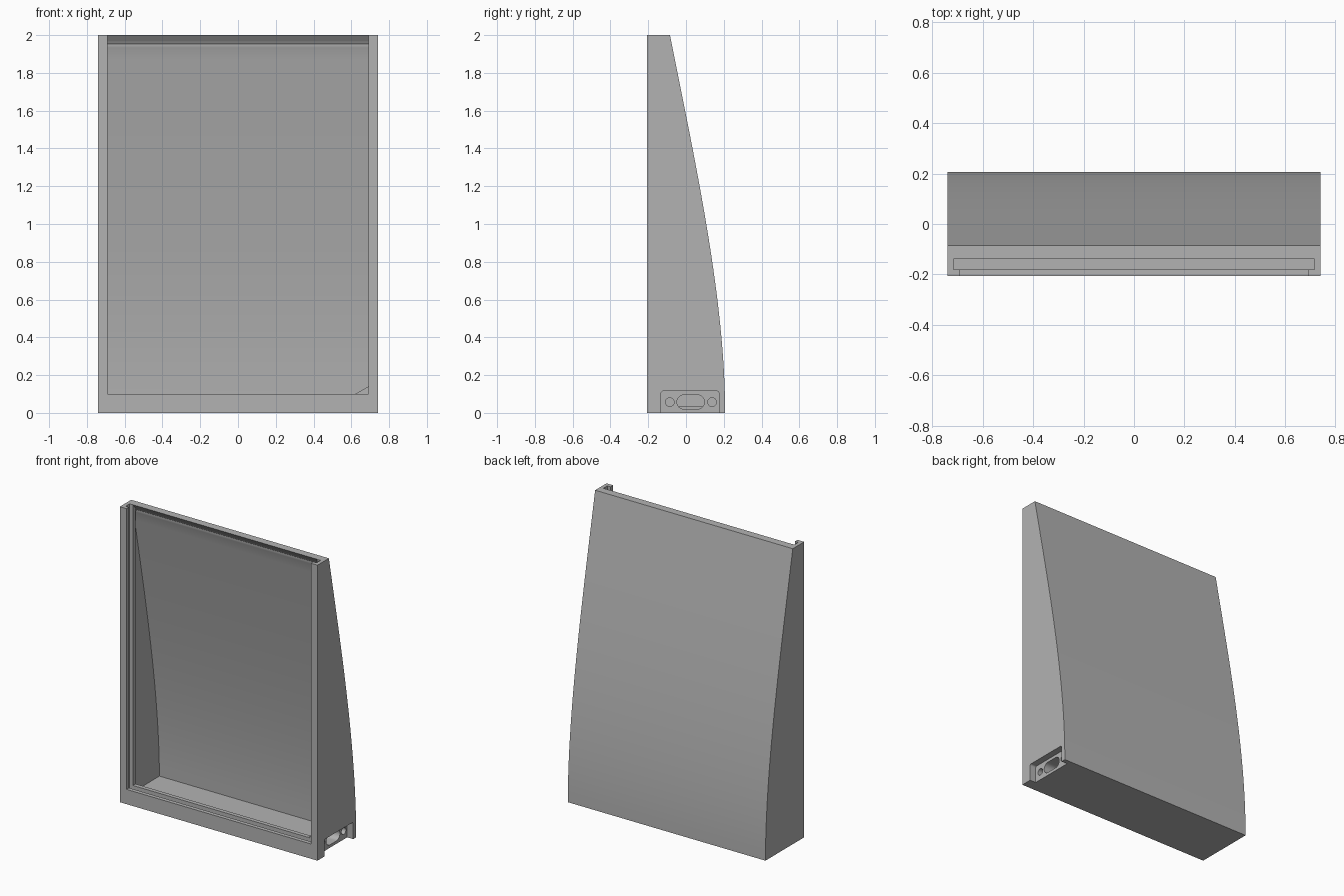
import bpy, bmesh, math
from mathutils import Vector

cube = bpy.data.objects.get("Cube")
if cube:
    bpy.data.objects.remove(cube, do_unlink=True)

# Single grey plastic
grey = bpy.data.materials.new("grey_plastic")
grey.use_nodes = True
colour = (0.45, 0.45, 0.45, 1)
grey.diffuse_color = colour
grey.node_tree.nodes["Principled BSDF"].inputs["Base Color"].default_value = colour


def prism(name, points, a, b, axis="x"):
    """Extrude a (y, z) profile along x, or an (x, z) profile along y."""
    bm = bmesh.new()
    place = (lambda p, d: (d, p[0], p[1])) if axis == "x" else (lambda p, d: (p[0], d, p[1]))
    ends = [[bm.verts.new(place(p, d)) for p in points] for d in (a, b)]
    for ring in ends:
        bm.faces.new(ring)
    n = len(points)
    for i in range(n):
        j = (i + 1) % n
        bm.faces.new((ends[0][i], ends[0][j], ends[1][j], ends[1][i]))
    bmesh.ops.recalc_face_normals(bm, faces=bm.faces)
    mesh = bpy.data.meshes.new(name)
    bm.to_mesh(mesh)
    bm.free()
    mesh.materials.append(grey)
    obj = bpy.data.objects.new(name, mesh)
    bpy.context.collection.objects.link(obj)
    return obj


def rect(u0, u1, v0, v1):
    return [(u0, v0), (u1, v0), (u1, v1), (u0, v1)]


def rounded(u0, u1, v0, v1, r, steps=10):
    """Rectangle with rounded corners."""
    centres = [(u1 - r, v1 - r), (u0 + r, v1 - r), (u0 + r, v0 + r), (u1 - r, v0 + r)]
    points = []
    for k, (u, v) in enumerate(centres):
        for i in range(steps + 1):
            t = math.pi / 2 * (k + i / steps)
            p = (u + r * math.cos(t), v + r * math.sin(t))
            if not points or math.dist(p, points[-1]) > 1e-4:
                points.append(p)
    if math.dist(points[0], points[-1]) < 1e-4:
        points.pop()
    return points


def combine(target, tool, operation="DIFFERENCE"):
    mod = target.modifiers.new(operation.lower(), "BOOLEAN")
    mod.object, mod.operation, mod.solver = tool, operation, "EXACT"
    bpy.context.view_layer.objects.active = target
    bpy.ops.object.modifier_apply(modifier=mod.name)
    bpy.data.objects.remove(tool, do_unlink=True)


# Curved back line, from the foot to the top
P = [Vector(p) for p in ((0.207, 0), (0.207, 0.6), (0.055, 1.3), (-0.085, 2))]
back = []
for i in range(33):
    t = i / 32
    s = 1 - t
    back.append(P[0] * s**3 + P[1] * 3 * s * s * t + P[2] * 3 * s * t * t + P[3] * t**3)

# Outer shell
FRONT = -0.207
shell = prism("tapered_housing", [(FRONT, 0)] + [tuple(p) for p in back] + [(FRONT, 2)], -0.74, 0.74)

# Hollow behind the panel, following the back
wall, floor = 0.026, 0.035
inner = [(p.x - wall, p.y) for p in back if floor + 0.01 < p.y < 1.94]
combine(shell, prism("hollow", [(-0.11, floor), (0.207 - wall, floor)] + inner + [(-0.11, 1.965)],
                     -0.715, 0.715))

# Rear lip opening with its sloped top, panel slot, front window
combine(shell, prism("rear_opening", [(-0.16, 0.1), (-0.1, 0.1), (-0.1, 1.9525), (-0.16, 2.0275)], -0.69, 0.69))
combine(shell, prism("panel_slot", rect(-0.18, -0.138, 0.075, 2.1), -0.715, 0.715))
combine(shell, prism("front_window", rect(-0.3, -0.17, 0.1, 2.1), -0.69, 0.69))

# Sloped block backing the connector
block = [(0.73, 0.02), (0.61, 0.02), (0.61, 0.094), (0.73, 0.163)]
combine(shell, prism("connector_block", block, -0.136, 0.19, "y"), "UNION")

# Connector recess, open at the foot, then port and screw holes
recess = [p for p in rounded(-0.132, 0.175, -0.1, 0.115, 0.012)]
combine(shell, prism("connector_recess", recess, 0.695, 0.8))
combine(shell, prism("connector_port", rounded(-0.048, 0.098, 0.02, 0.095, 0.0374), 0.59, 0.8))
for y in (-0.086, 0.138):
    combine(shell, prism("screw_hole", rounded(y - 0.023, y + 0.023, 0.034, 0.08, 0.023), 0.63, 0.8))

bpy.ops.object.select_all(action="DESELECT")
shell.select_set(True)
bpy.context.view_layer.objects.active = shell
bpy.ops.object.shade_smooth_by_angle(angle=math.radians(25))
